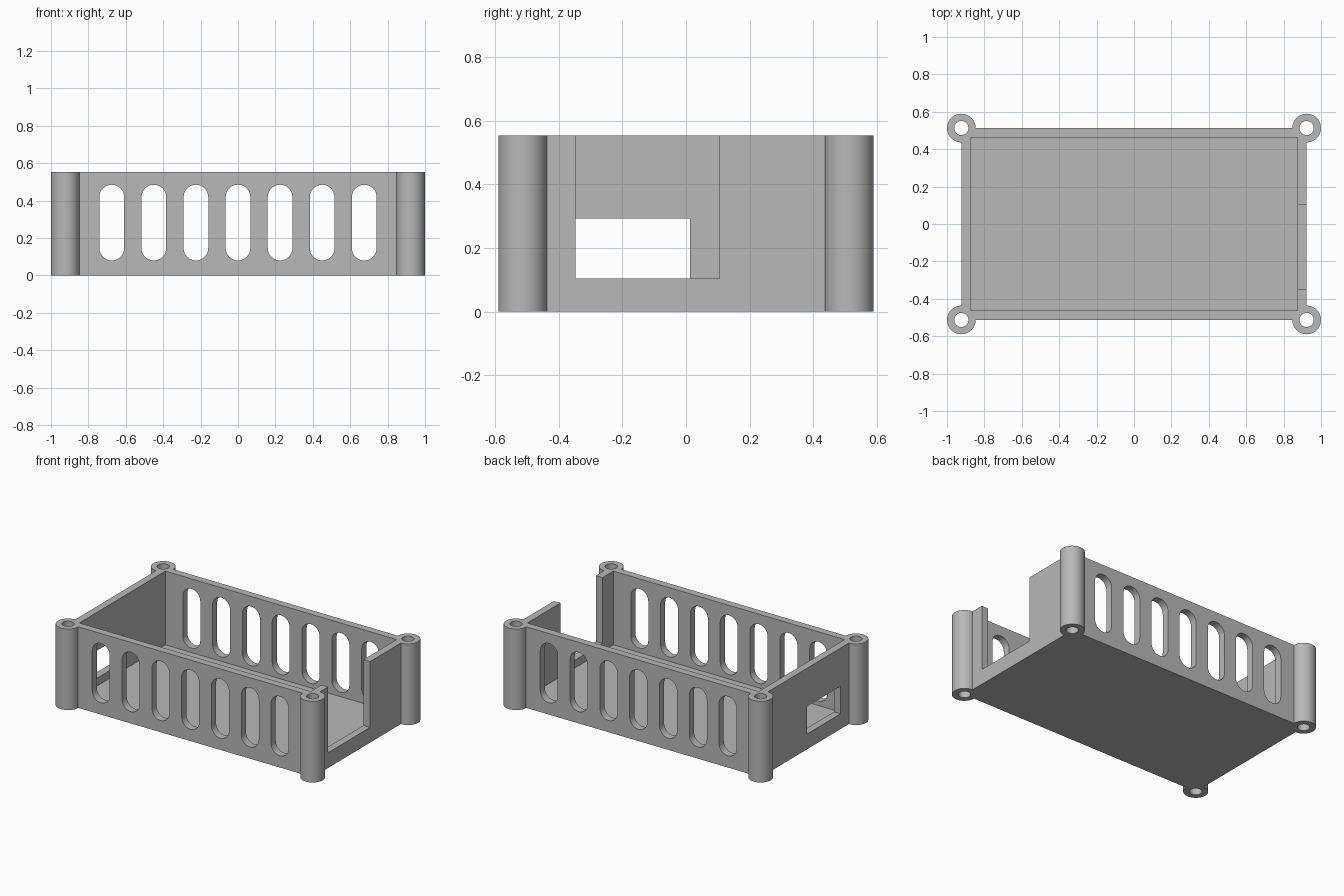
import bpy, bmesh
from math import sin, cos, pi
from mathutils import Vector

cube = bpy.data.objects.get("Cube")
if cube:
    bpy.data.objects.remove(cube, do_unlink=True)

# Main dimensions
HALF_X, HALF_Y, HEIGHT = 0.923, 0.513, 0.553
WALL = 0.05
POST_R, HOLE_R = 0.0765, 0.038
OVER = 0.1  # how far cutters reach past the surface

grey = bpy.data.materials.new("plain grey")
grey.use_nodes = True
grey.diffuse_color = (0.48, 0.48, 0.48, 1)
grey.node_tree.nodes["Principled BSDF"].inputs["Base Color"].default_value = grey.diffuse_color


def prism(name, outline, offset):
    """Extrude a closed 3D outline along an offset."""
    bm = bmesh.new()
    face = bm.faces.new([bm.verts.new(p) for p in outline])
    new = bmesh.ops.extrude_face_region(bm, geom=[face], use_keep_orig=True)["geom"]
    bmesh.ops.translate(bm, vec=offset, verts=[v for v in new if isinstance(v, bmesh.types.BMVert)])
    bmesh.ops.recalc_face_normals(bm, faces=bm.faces)
    mesh = bpy.data.meshes.new(name)
    bm.to_mesh(mesh)
    bm.free()
    mesh.materials.append(grey)
    obj = bpy.data.objects.new(name, mesh)
    bpy.context.collection.objects.link(obj)
    return obj


def box(name, lo, hi):
    corners = [(lo[0], lo[1]), (hi[0], lo[1]), (hi[0], hi[1]), (lo[0], hi[1])]
    return prism(name, [(x, y, lo[2]) for x, y in corners], Vector((0, 0, hi[2] - lo[2])))


def cylinder(name, x, y, r, z0, z1, n=64):
    ring = [(x + r * cos(2 * pi * i / n), y + r * sin(2 * pi * i / n), z0) for i in range(n)]
    return prism(name, ring, Vector((0, 0, z1 - z0)))


def slot(name, x, z0, z1, r, n=16):
    """Upright round-ended slot running through both long walls."""
    top = [(r * cos(pi * i / n), z1 - r + r * sin(pi * i / n)) for i in range(n + 1)]
    bottom = [(-u, z0 + z1 - w) for u, w in top]
    y = HALF_Y + OVER
    return prism(name, [(x + u, -y, w) for u, w in top + bottom], Vector((0, 2 * y, 0)))


def combine(body, tools, operation):
    for tool in tools:
        tool.hide_render = True
        mod = body.modifiers.new(tool.name, "BOOLEAN")
        mod.object, mod.operation, mod.solver = tool, operation, "EXACT"
    graph = bpy.context.evaluated_depsgraph_get()
    mesh = bpy.data.meshes.new_from_object(body.evaluated_get(graph))
    body.modifiers.clear()
    body.data = mesh
    for tool in tools:
        bpy.data.objects.remove(tool, do_unlink=True)


# Outer block with a round post at each corner
case = box("open_case", (-HALF_X, -HALF_Y, 0), (HALF_X, HALF_Y, HEIGHT))
corners = [(sx * HALF_X, sy * HALF_Y) for sx in (-1, 1) for sy in (-1, 1)]
combine(case, [cylinder("corner_post", x, y, POST_R, 0, HEIGHT) for x, y in corners], "UNION")

# Hollow interior, leaving the floor
inx, iny = HALF_X - WALL, HALF_Y - WALL
cutters = [box("cavity", (-inx, -iny, WALL), (inx, iny, HEIGHT + OVER))]

# Screw holes down the posts
cutters += [cylinder("screw_hole", x, y, HOLE_R, -OVER, HEIGHT + OVER) for x, y in corners]

# Vent slots in the front and back walls
cutters += [slot("vent_slot", 0.225 * i, 0.08, 0.485, 0.066) for i in range(-3, 4)]

# Open notch in one end wall, rectangular window in the other
cutters.append(box("end_notch", (inx - 0.02, -0.347, 0.104), (HALF_X + OVER, 0.105, HEIGHT + OVER)))
cutters.append(box("end_window", (-HALF_X - OVER, -0.347, 0.104), (-inx + 0.02, 0.012, 0.292)))
combine(case, cutters, "DIFFERENCE")

# Smooth round surfaces, keep the edges crisp
bpy.ops.object.select_all(action="DESELECT")
case.select_set(True)
bpy.context.view_layer.objects.active = case
bpy.ops.object.shade_smooth_by_angle(angle=pi / 6)
